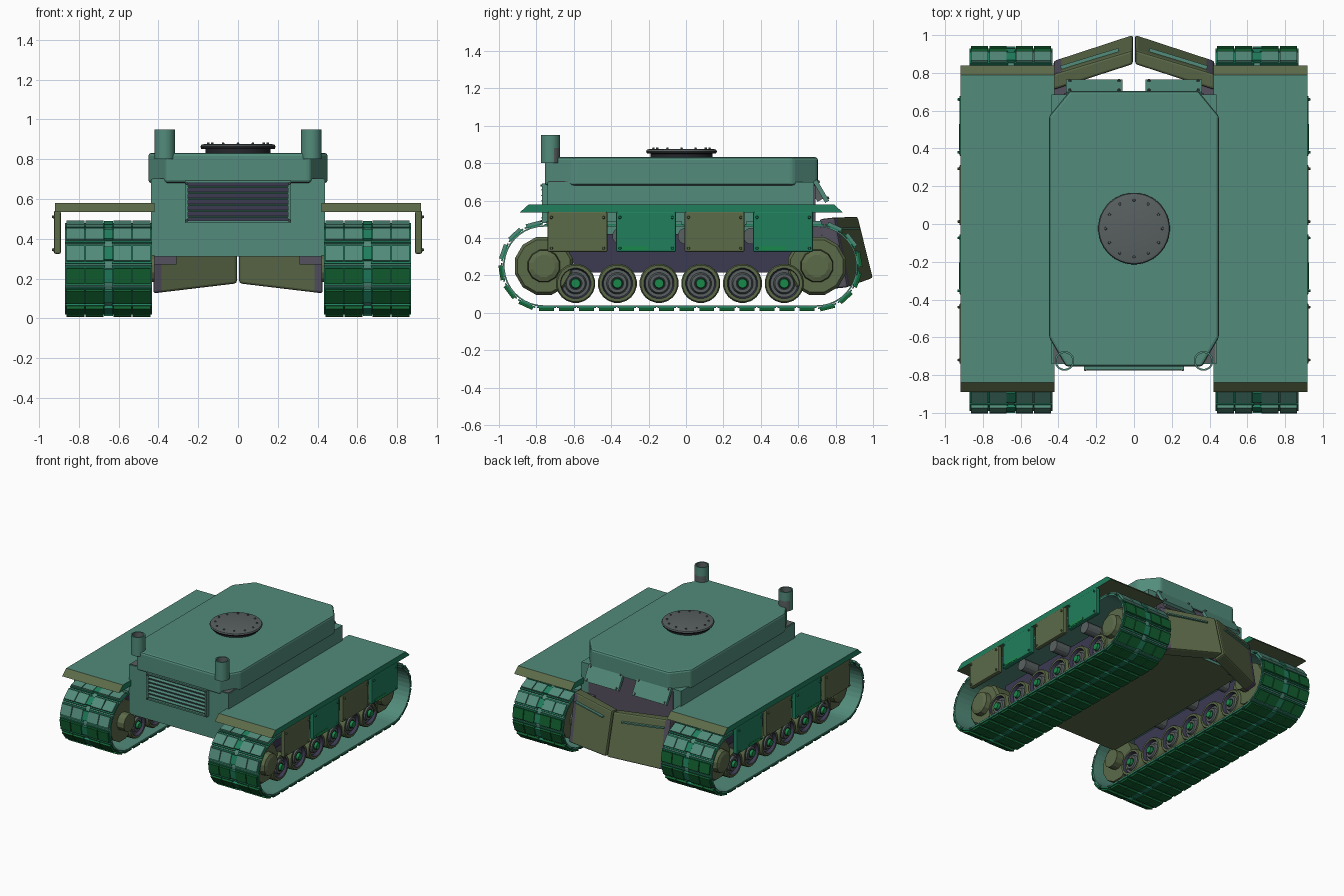
import bpy, bmesh, math
from mathutils import Matrix, Vector

if "Cube" in bpy.data.objects:
    bpy.data.objects.remove(bpy.data.objects["Cube"], do_unlink=True)

COLOURS = {
    "teal": (0.085, 0.26, 0.195), "green": (0.014, 0.21, 0.11),
    "deep_green": (0.006, 0.12, 0.03), "olive": (0.107, 0.145, 0.066),
    "purple_grey": (0.09, 0.082, 0.115), "steel": (0.1, 0.118, 0.118),
    "dark_metal": (0.018, 0.02, 0.024), "dark_purple": (0.045, 0.041, 0.083),
    "bright_green": (0.01, 0.25, 0.07),
}
MATS = []
for key, rgb in COLOURS.items():
    m = bpy.data.materials.new(key)
    m.use_nodes = True
    m.diffuse_color = (*rgb, 1)
    m.node_tree.nodes["Principled BSDF"].inputs["Base Color"].default_value = (*rgb, 1)
    MATS.append(m)
TEAL, GREEN, DEEP, OLIVE, PURPLE, STEEL, DARK, SHADE, BRIGHT = range(9)


def finish(name, bm, mirror=False, bevel=0, smooth=False):
    bmesh.ops.recalc_face_normals(bm, faces=bm.faces)
    me = bpy.data.meshes.new(name)
    bm.to_mesh(me)
    bm.free()
    for m in MATS:
        me.materials.append(m)
    ob = bpy.data.objects.new(name, me)
    bpy.context.collection.objects.link(ob)
    if bevel:
        b = ob.modifiers.new("bevel", "BEVEL")
        b.width, b.segments = bevel, 2
    if mirror:
        ob.modifiers.new("mirror", "MIRROR")
    if smooth:
        bpy.ops.object.select_all(action="DESELECT")
        ob.select_set(True)
        bpy.context.view_layer.objects.active = ob
        bpy.ops.object.shade_smooth_by_angle(angle=math.radians(35))
    return ob


def add_box(bm, lo, hi, mat, matrix=Matrix()):
    lo, hi = Vector(lo), Vector(hi)
    mtx = matrix @ Matrix.Translation((lo + hi) / 2) @ Matrix.Diagonal((*(hi - lo), 1))
    made = bmesh.ops.create_cube(bm, size=1, matrix=mtx)
    for f in {f for v in made["verts"] for f in v.link_faces}:
        f.material_index = mat


def add_lathe(bm, centre, axis, profile, sides=24, hollow=False):
    """profile: (radius, offset along axis, colour of the band that starts there)"""
    turn = Vector((0, 0, 1)).rotation_difference(Vector(axis)).to_matrix()
    rings = []
    for r, t, _ in profile:
        angles = [2 * math.pi * (i + 0.5) / sides for i in range(sides)]
        rings.append([bm.verts.new(Vector(centre) + turn @ Vector(
            (r * math.cos(a), r * math.sin(a), t))) for a in angles])
    for j in range(len(rings) - (not hollow)):
        nxt = rings[(j + 1) % len(rings)]
        for i in range(sides):
            k = (i + 1) % sides
            f = bm.faces.new((rings[j][i], rings[j][k], nxt[k], nxt[i]))
            f.material_index = profile[j][2]
    if not hollow:
        bm.faces.new(rings[0]).material_index = profile[0][2]
        bm.faces.new(rings[-1]).material_index = profile[-1][2]


def add_prism(bm, low, high, mat):
    a, b = [[bm.verts.new(p) for p in ring] for ring in (low, high)]
    faces = [bm.faces.new(a), bm.faces.new(b)]
    for i in range(len(a)):
        k = (i + 1) % len(a)
        faces.append(bm.faces.new((a[i], a[k], b[k], b[i])))
    for f in faces:
        f.material_index = mat


def box(name, lo, hi, mat, **kw):
    bm = bmesh.new()
    add_box(bm, lo, hi, mat)
    return finish(name, bm, **kw)


# Hull with olive belly, rear plate, front ledges and the arms that carry the blades
hull = box("hull", (-0.437, -0.74, 0.31), (0.437, 0.685, 0.7), TEAL)
for f in hull.data.polygons:
    if f.normal.z < -0.5:
        f.material_index = OLIVE
box("rear_plate", (-0.37, 0.684, 0.33), (0.37, 0.692, 0.68), PURPLE)
box("front_ledge", (0.34, -0.735, 0.695), (0.43, -0.6, 0.704), STEEL, mirror=True)
box("blade_arm", (0.31, 0.68, 0.27), (0.42, 0.8, 0.47), PURPLE, mirror=True)

# Upper deck: octagon with a dark underside
half = [(0.36, -0.755), (0.45, -0.6), (0.45, 0.57), (0.34, 0.705)]
outline = half + [(-x, y) for x, y in reversed(half)]
bm = bmesh.new()
add_prism(bm, [(x, y, 0.68) for x, y in outline], [(x, y, 0.832) for x, y in outline], TEAL)
deck = finish("upper_deck", bm, bevel=0.015)
for f in deck.data.polygons:
    if f.normal.z < -0.5:
        f.material_index = PURPLE

# Round roof hatch with bolts
HATCH_Y = -0.024
bm = bmesh.new()
add_lathe(bm, (0, HATCH_Y, 0.83), (0, 0, 1), [
    (0.165, 0, DARK), (0.165, 0.02, DARK), (0.185, 0.022, DARK), (0.19, 0.033, STEEL),
    (0.185, 0.042, STEEL), (0.17, 0.046, STEEL)], 40)
for i in range(12):
    a = math.tau * i / 12
    add_lathe(bm, (0.15 * math.cos(a), HATCH_Y + 0.15 * math.sin(a), 0.873), (0, 0, 1),
              [(0.008, 0, STEEL), (0.006, 0.01, STEEL)], 8)
finish("roof_hatch", bm, smooth=True)

# Exhaust stacks: open tubes, grey low on the rear side
bm = bmesh.new()
add_lathe(bm, (0.368, -0.725, 0), (0, 0, 1), [
    (0.052, 0.8, TEAL), (0.052, 0.88, TEAL), (0.052, 0.95, TEAL),
    (0.042, 0.95, STEEL), (0.042, 0.8, STEEL)], hollow=True)
stack = finish("exhaust_stack", bm, mirror=True, smooth=True)
for f in stack.data.polygons:
    if f.center.z < 0.86 and f.normal.y > 0.3:
        f.material_index = STEEL

# Front grille: dark back plate, frame, thin slats and corner bolts
bm = bmesh.new()
add_box(bm, (-0.26, -0.75, 0.485), (0.26, -0.73, 0.685), SHADE)
for x in (-0.265, 0.25):
    add_box(bm, (x, -0.77, 0.48), (x + 0.015, -0.735, 0.69), TEAL)
    for z in (0.49, 0.68):
        add_lathe(bm, (x + 0.0075, -0.77, z), (0, -1, 0), [(0.007, 0, STEEL), (0.006, 0.008, STEEL)], 8)
for z in (0.48, 0.68):
    add_box(bm, (-0.265, -0.77, z), (0.265, -0.735, z + 0.012), TEAL)
for i in range(6):
    tilt = Matrix.Translation((0, -0.76, 0.51 + i * 0.03)) @ Matrix.Rotation(0.2, 4, "X")
    add_box(bm, (-0.25, -0.014, -0.003), (0.25, 0.014, 0.003), TEAL, tilt)
finish("front_grille", bm)

# Rear vision flaps, leaning outward below the deck edge
bm = bmesh.new()
slope = Matrix.Translation((0.21, 0.722, 0.65)) @ Matrix.Rotation(math.radians(30), 4, "X")
add_box(bm, (-0.15, -0.012, -0.065), (0.15, 0.012, 0.065), TEAL, slope)
add_box(bm, (-0.09, -0.045, -0.04), (0.09, -0.012, 0.05), STEEL, slope)
for x in (-0.13, 0.13):
    for z in (-0.05, 0.05):
        add_lathe(bm, slope @ Vector((x, 0.01, z)), slope.to_3x3() @ Vector((0, 1, 0)),
                  [(0.009, 0, STEEL), (0.007, 0.01, STEEL)], 8)
finish("rear_flap", bm, mirror=True)

# Fenders: teal tops, green sides, olive sloped ends
bm = bmesh.new()
side = [(-0.89, 0.535), (-0.84, 0.58), (0.79, 0.58), (0.84, 0.535)]
add_prism(bm, [(0.42, y, z) for y, z in side], [(0.918, y, z) for y, z in side], TEAL)
fender = finish("fender", bm, mirror=True)
for f in fender.data.polygons:
    n = f.normal
    f.material_index = GREEN if abs(n.x) > 0.5 else TEAL if n.z > 0.9 else OLIVE

# Side skirts in alternating colours with corner bolts
for i in range(4):
    y = -0.74 + i * 0.3665
    colour = GREEN if i % 2 else OLIVE
    box(f"side_skirt_{i + 1}", (0.89, y, 0.325), (0.925, y + 0.32, 0.54), colour,
        mirror=True, bevel=0.008)
    bm = bmesh.new()
    for by in (y + 0.02, y + 0.3):
        for bz in (0.345, 0.51):
            add_lathe(bm, (0.922, by, bz), (1, 0, 0), [(0.009, 0, colour), (0.006, 0.013, colour)], 8)
    if i % 2:
        add_box(bm, (0.92, y + 0.03, 0.335), (0.927, y + 0.17, 0.355), BRIGHT)
    finish(f"skirt_details_{i + 1}", bm, mirror=True)

# Running gear frame between the wheel pairs
bm = bmesh.new()
rail = [(-0.5, 0.215), (0.6, 0.215), (0.68, 0.3), (0.68, 0.42), (-0.68, 0.42), (-0.68, 0.3)]
add_prism(bm, [(0.57, y, z) for y, z in rail], [(0.64, y, z) for y, z in rail], SHADE)
finish("track_frame", bm, mirror=True)

# Road wheels in pairs, dished on both faces
outer = [(0.06, 0.65, DARK), (0.06, 0.68, DARK), (0.1, 0.69, DARK), (0.105, 0.7, OLIVE),
         (0.105, 0.78, OLIVE), (0.098, 0.79, OLIVE), (0.082, 0.79, SHADE), (0.074, 0.765, STEEL),
         (0.058, 0.765, STEEL), (0.05, 0.785, STEEL), (0.036, 0.785, DARK),
         (0.027, 0.785, BRIGHT), (0.024, 0.805, BRIGHT)]
MIDDLE = 0.625
inner = [(r, 2 * MIDDLE - t, outer[max(j - 1, 0)][2]) for j, (r, t, _) in enumerate(outer)]
bm = bmesh.new()
for i in range(6):
    add_lathe(bm, (0, -0.59 + i * 0.223, 0.157), (1, 0, 0), inner[::-1] + outer, 20)
finish("road_wheels", bm, mirror=True, smooth=True)

# Sprocket and idler drums, and return rollers
bm = bmesh.new()
for y in (-0.76, 0.7):
    add_lathe(bm, (0, y, 0.25), (1, 0, 0), [
        (0.07, 0.42, OLIVE), (0.07, 0.48, OLIVE), (0.16, 0.48, OLIVE), (0.16, 0.76, OLIVE),
        (0.145, 0.78, OLIVE), (0.09, 0.78, OLIVE), (0.085, 0.82, OLIVE), (0.06, 0.83, OLIVE)], 12)
for y in (-0.35, 0, 0.35):
    add_lathe(bm, (0, y, 0.41), (1, 0, 0), [(0.045, 0.43, STEEL), (0.045, 0.76, STEEL)], 12)
finish("drive_wheels", bm, mirror=True)

# Tracks: shoes placed along a stadium path around the end drums
FRONT, REAR, MID, RAD = -0.76, 0.7, 0.25, 0.217
RUN, ARC = REAR - FRONT, math.pi * RAD
LENGTH = 2 * (RUN + ARC)


def track_frame(s):
    """Local frame on the path: x across, y along, z outward."""
    s %= LENGTH
    if s < RUN:
        y, a = FRONT + s, 0
    elif s < RUN + ARC:
        y, a = REAR, (s - RUN) / RAD
    elif s < 2 * RUN + ARC:
        y, a = REAR - (s - RUN - ARC), math.pi
    else:
        y, a = FRONT, (s - 2 * RUN - ARC) / RAD + math.pi
    base = Matrix.Translation((0, y, MID)) @ Matrix.Rotation(-a, 4, "X")
    return base @ Matrix.Translation((0, 0, RAD))


bm = bmesh.new()
SHOES = 40
for i in range(SHOES):
    m = track_frame((i + 0.5) * LENGTH / SHOES)
    colour = TEAL if m.translation.z > 0.31 else DEEP
    for x in (0.432, 0.668):
        add_box(bm, (x, -0.05, 0), (x + 0.202, 0.05, 0.008), GREEN, m)
        for px in (x + 0.008, x + 0.104):
            add_box(bm, (px, -0.04, 0.006), (px + 0.09, 0.04, 0.023), colour, m)
    add_box(bm, (0.628, -0.035, 0.002), (0.674, 0.035, 0.02), GREEN, m)
finish("track_shoes", bm, mirror=True)

# Inner track band under the shoes
bm = bmesh.new()
STEPS = 120
rows = [[bm.verts.new(track_frame(i * LENGTH / STEPS) @ Vector((x, 0, 0.001)))
         for x in (0.432, 0.87)] for i in range(STEPS)]
for i, row in enumerate(rows):
    nxt = rows[(i + 1) % STEPS]
    bm.faces.new((row[0], row[1], nxt[1], nxt[0])).material_index = TEAL
band = finish("track_band", bm, mirror=True)
solid = band.modifiers.new("solidify", "SOLIDIFY")
solid.thickness, solid.offset = 0.008, -1

# Rear plough: two swept blades meeting at a point, with dark outer ends and a thin rib
bm = bmesh.new()
tip = [(1.003, 0.185), (0.92, 0.515), (0.845, 0.5), (0.9, 0.175)]
root = [(0.865, 0.135), (0.795, 0.51), (0.71, 0.5), (0.76, 0.125)]
add_prism(bm, [(0.006, y, z) for y, z in tip], [(0.425, y, z) for y, z in root], OLIVE)
bmesh.ops.bisect_plane(bm, geom=bm.verts[:] + bm.edges[:] + bm.faces[:],
                       plane_co=(0.385, 0, 0), plane_no=(1, 0, 0))
blade = finish("plough_blade", bm, mirror=True, bevel=0.012)
for f in blade.data.polygons:
    if f.center.x > 0.385 and f.normal.z < 0.7:
        f.material_index = PURPLE
bm = bmesh.new()
rib = Matrix.Translation((0.235, 0.877, 0.45)) @ Matrix.Rotation(math.radians(-17), 4, "Z")
add_box(bm, (-0.16, -0.012, -0.005), (0.16, 0.008, 0.005), TEAL, rib)
finish("plough_rib", bm, mirror=True)
